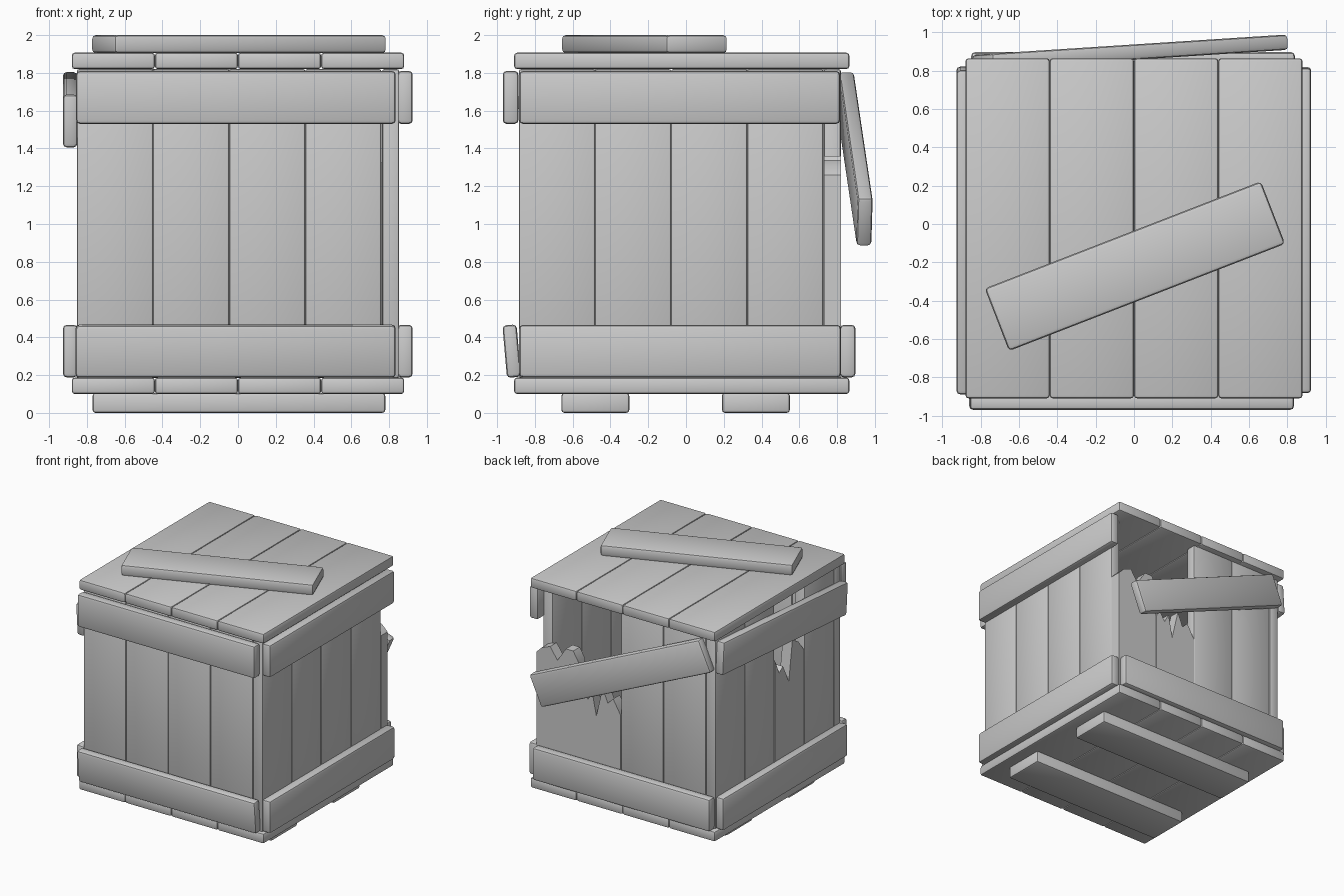
import bpy, bmesh
from math import radians
from mathutils import Matrix, Vector

if "Cube" in bpy.data.objects:
    bpy.data.objects.remove(bpy.data.objects["Cube"])


def finish(bm, name, bevel):
    """Round the edges, smooth-shade and link one board."""
    if bevel:
        bmesh.ops.bevel(bm, geom=bm.edges[:], offset=bevel, segments=2,
                        profile=0.5, affect='EDGES', clamp_overlap=True)
    bmesh.ops.recalc_face_normals(bm, faces=bm.faces[:])
    me = bpy.data.meshes.new(name)
    bm.to_mesh(me)
    bm.free()
    ob = bpy.data.objects.new(name, me)
    bpy.context.collection.objects.link(ob)
    bpy.context.view_layer.objects.active = ob
    ob.select_set(True)
    bpy.ops.object.shade_smooth_by_angle(angle=radians(40))
    ob.select_set(False)
    return ob


def board(name, x, y, z, rot=(0, 0, 0), bevel=0.016):
    """Rounded box given by its (min, max) range on each axis."""
    bm = bmesh.new()
    bmesh.ops.create_cube(bm, size=1)
    bmesh.ops.scale(bm, verts=bm.verts, vec=(x[1] - x[0], y[1] - y[0], z[1] - z[0]))
    ob = finish(bm, name, bevel)
    ob.location = (sum(x) / 2, sum(y) / 2, sum(z) / 2)
    ob.rotation_euler = rot
    return ob


def broken(name, origin, along, depth, top):
    """Board with a splintered top: (offset, height) points along the wall."""
    a, d = Vector(along), Vector(depth)
    pts = [(top[0][0], ZB)] + top + [(top[-1][0], ZB)]
    bm = bmesh.new()
    face = bm.faces.new([bm.verts.new(Vector(origin) + a * u + Vector((0, 0, h)))
                         for u, h in pts])
    res = bmesh.ops.extrude_face_region(bm, geom=[face])
    bmesh.ops.translate(bm, vec=d, verts=[v for v in res['geom']
                                          if isinstance(v, bmesh.types.BMVert)])
    return finish(bm, name, 0)


ZB, ZT = 0.185, 1.82
W = 0.403

# Floor and lid planks, running front to back
for i in range(4):
    xr = (-0.88 + 0.44 * i, -0.44 + 0.44 * i)
    board(f"floor_plank_{i}", xr, (-0.91, 0.865), (0.10, 0.187))
    board(f"lid_plank_{i}", xr, (-0.91, 0.865), (1.82, 1.907))

# Skids under the floor
board("front_skid", (-0.77, 0.78), (-0.66, -0.30), (0, 0.105))
board("back_skid", (-0.77, 0.78), (0.19, 0.55), (0, 0.105))

# Wall planks in a pinwheel layout (back 0.05..0.85 and one left plank are broken)
for i in range(4):
    f0, r0 = -0.853 + W * i, -0.885 + W * i
    l0, b0 = -0.795 + W * i, -0.76 + W * i
    z = (ZB, ZT)
    board(f"front_wall_plank_{i}", (f0, f0 + W), (-0.885, -0.795), z, bevel=0.012)
    board(f"right_wall_plank_{i}", (0.763, 0.853), (r0, r0 + W), z, bevel=0.012)
    if i != 1:
        board(f"left_wall_plank_{i}", (-0.853, -0.763), (l0, l0 + W), z, bevel=0.012)
    if i < 2:
        board(f"back_wall_plank_{i}", (b0, b0 + W), (0.73, 0.82), z, bevel=0.012)

# Splintered planks
broken("broken_back_plank_low", (0, 0.73, 0), (1, 0, 0), (0, 0.09, 0),
       [(0.05, 0.93), (0.12, 1.05), (0.17, 1.0), (0.22, 1.12), (0.28, 0.86),
        (0.32, 1.06), (0.36, 0.98), (0.42, 1.07), (0.448, 1.0)])
broken("broken_back_plank_high", (0, 0.73, 0), (1, 0, 0), (0, 0.09, 0),
       [(0.452, 1.28), (0.50, 1.36), (0.57, 1.36), (0.65, 1.24), (0.72, 1.34),
        (0.80, 1.31), (0.85, 1.26)])
broken("broken_left_plank", (-0.853, 0, 0), (0, 1, 0), (0.09, 0, 0),
       [(-0.39, 1.27), (-0.31, 1.37), (-0.23, 1.42), (-0.18, 1.08), (-0.10, 1.24),
        (-0.05, 1.20), (0.01, 1.33)])

# Corner-to-corner rails around the crate
low, high = (0.188, 0.466), (1.53, 1.81)
board("front_top_rail", (-0.857, 0.835), (-0.97, -0.887), high, bevel=0.02)
board("front_bottom_rail", (-0.86, 0.835), (-0.96, -0.885), low,
      rot=(radians(5), 0, 0), bevel=0.02)
board("right_top_rail", (0.843, 0.925), (-0.883, 0.815), high, bevel=0.02)
board("right_bottom_rail", (0.843, 0.925), (-0.883, 0.82), low, bevel=0.02)
board("left_bottom_rail", (-0.927, -0.85), (-0.883, 0.815), low, bevel=0.02)
board("back_bottom_rail", (-0.85, 0.84), (0.815, 0.897), low, bevel=0.02)

# Left top rail, sagging at the front
board("left_sagging_rail", (-0.927, -0.85), (-0.883, 0.815), (1.465, 1.745),
      rot=(radians(4.1), 0, 0), bevel=0.02)

# Back top rail, hanging loose from one end
hang = board("back_hanging_rail", (-0.845, 0.845), (-0.04, 0.04), (-0.14, 0.14), bevel=0.02)
hang.matrix_world = (Matrix.Translation((-0.02, 0.896, 1.345))
                     @ Matrix.Rotation(radians(3.7), 4, 'Z')
                     @ Matrix.Rotation(radians(23.5), 4, 'Y'))

# Board lying across the lid
board("lid_diagonal_board", (-0.768, 0.778), (-0.395, -0.045), (1.905, 2.0),
      rot=(0, 0, radians(21.2)), bevel=0.02)
